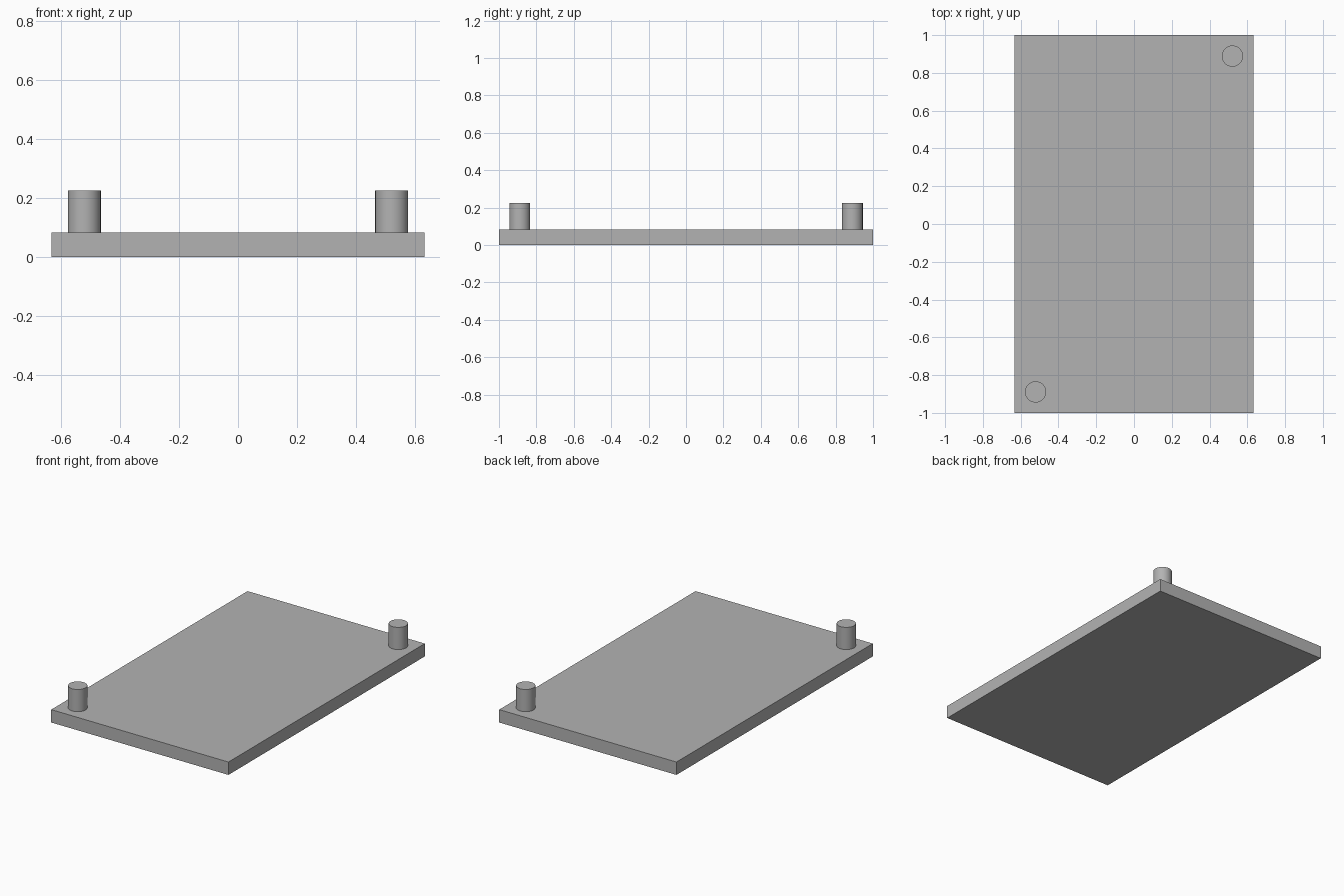
import bpy
import math

default_cube = bpy.data.objects.get("Cube")
if default_cube:
    bpy.data.objects.remove(default_cube, do_unlink=True)

# Single matte grey
GREY = (0.45, 0.45, 0.45, 1.0)
grey = bpy.data.materials.new("plain grey")
grey.use_nodes = True
grey.diffuse_color = GREY
grey.node_tree.nodes["Principled BSDF"].inputs["Base Color"].default_value = GREY

WIDTH, LENGTH, THICKNESS = 1.264, 2.0, 0.083
PEG_RADIUS, PEG_TOP = 0.056, 0.226
PEG_X, PEG_Y = 0.521, 0.889


def finish(name):
    obj = bpy.context.object
    obj.name = name
    obj.data.name = name
    obj.data.materials.append(grey)
    return obj


# Flat rectangular base plate
bpy.ops.mesh.primitive_cube_add(size=1, location=(0, 0, THICKNESS / 2))
plate = finish("base_plate")
plate.scale = (WIDTH, LENGTH, THICKNESS)
bpy.ops.object.transform_apply(location=False, rotation=False, scale=True)

# Locating pegs on diagonally opposite corners
for side, name in ((-1, "front_right_peg"), (1, "back_left_peg")):
    bpy.ops.mesh.primitive_cylinder_add(
        vertices=48, radius=PEG_RADIUS, depth=PEG_TOP - THICKNESS,
        location=(side * PEG_X, side * PEG_Y, (PEG_TOP + THICKNESS) / 2))
    finish(name)
    bpy.ops.object.shade_smooth_by_angle(angle=math.radians(30))
